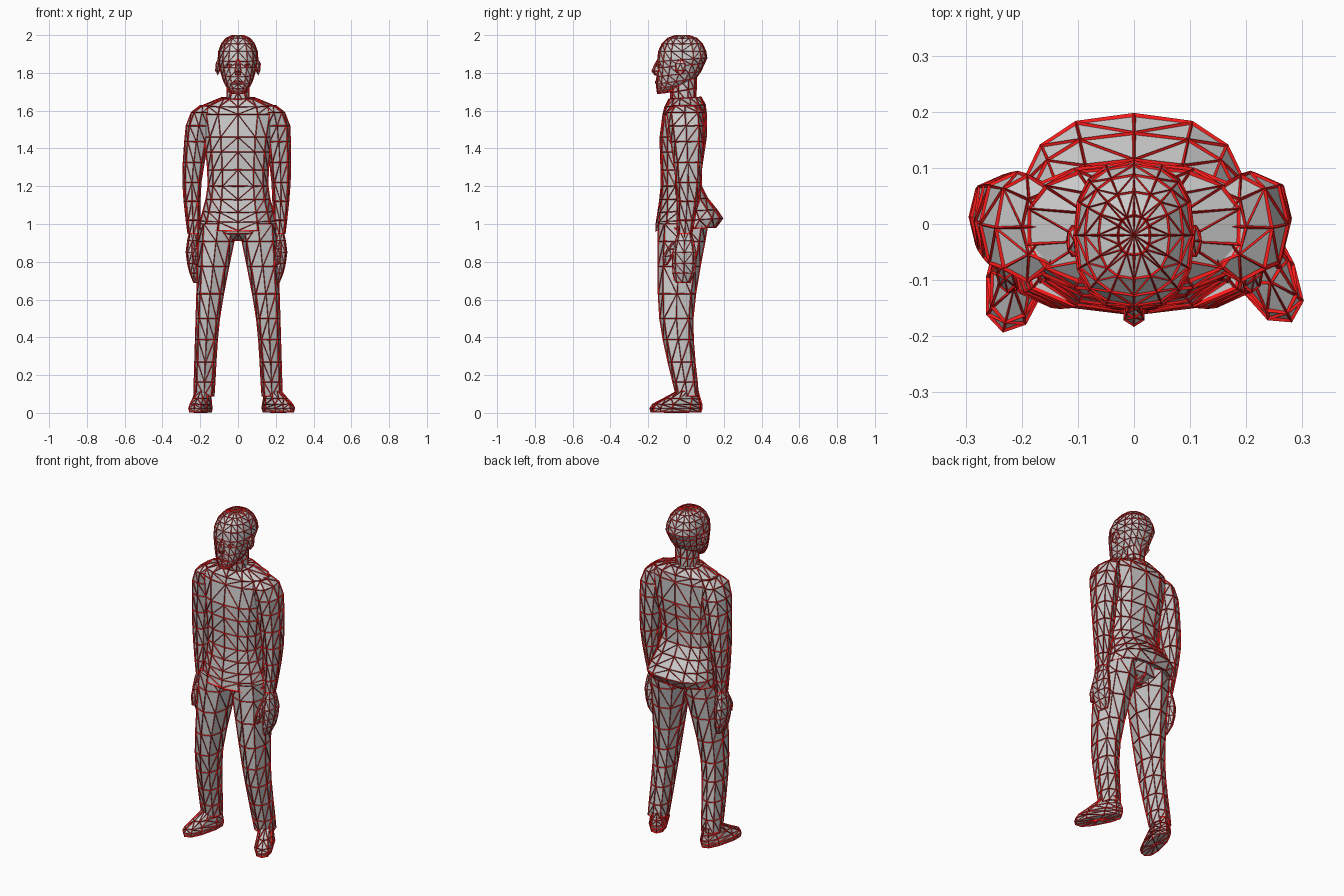
import bpy
import bmesh
import math
from mathutils import Matrix, Vector

cube = bpy.data.objects.get("Cube")
if cube:
    bpy.data.objects.remove(cube)

STRUT = .01
FINE_STRUT = .007


def make_material(name, color):
    material = bpy.data.materials.new(name)
    material.use_nodes = True
    material.diffuse_color = color
    shader = material.node_tree.nodes["Principled BSDF"]
    shader.inputs["Base Color"].default_value = color
    return material


grey = make_material("body_grey", (.8, .8, .8, 1))
red = make_material("edge_red", (.95, .01, .01, 1))


def finish(name, bm, strut):
    """Flat triangles with raised red struts along every edge."""
    bmesh.ops.recalc_face_normals(bm, faces=bm.faces)
    mesh = bpy.data.meshes.new(name)
    bm.to_mesh(mesh)
    bm.free()
    mesh.materials.append(grey)
    mesh.materials.append(red)
    part = bpy.data.objects.new(name, mesh)
    bpy.context.collection.objects.link(part)
    triangles = part.modifiers.new("triangles", 'TRIANGULATE')
    triangles.quad_method = 'SHORTEST_DIAGONAL'
    wire = part.modifiers.new("edge_struts", 'WIREFRAME')
    wire.thickness = strut
    wire.use_replace = False
    wire.use_even_offset = False
    wire.material_offset = 1
    return part


def ring(z, half_width, front, back, x=0, tilt=0):
    """One cross-section; tilt raises its back edge."""
    return Vector((z, half_width, front, back, x, tilt))


def blend(keys, spacing):
    """Extra rings on a smooth curve through the key rings."""
    rings = []
    last = len(keys) - 1
    for i in range(last):
        start, end = keys[i], keys[i + 1]
        # Tangents are limited by the span so short spans do not overshoot
        span = (end - start).length
        before = start - keys[max(i - 1, 0)]
        after = keys[min(i + 2, last)] - end
        leave = (end - start + before * min(1, span / max(before.length, span))) / 2
        arrive = (end - start + after * min(1, span / max(after.length, span))) / 2
        steps = max(1, round(span / spacing))
        for k in range(steps):
            t = k / steps
            ease = t * t * (3 - 2 * t)
            rings.append(start.lerp(end, ease) + leave * t * (1 - t) ** 2
                         - arrive * t * t * (1 - t))
    return rings + [keys[last]]


def squared(value, power=2.5):
    """Rounded-box version of a sine or cosine."""
    return math.copysign(abs(value) ** (2 / power), value)


def loft(name, rings, sides=8, flip=1, strut=STRUT, hollow=0):
    bm = bmesh.new()
    loops = []
    for z, half_width, front, back, x, tilt in rings:
        loop = []
        for i in range(sides):
            angle = math.tau * i / sides
            across = squared(math.sin(angle))
            depth = (1 - squared(math.cos(angle))) / 2
            loop.append(bm.verts.new((flip * (x + half_width * across),
                                      front + (back - front) * depth,
                                      z + tilt * depth)))
        loops.append(loop)
    for low, high in zip(loops, loops[1:]):
        for i in range(sides):
            j = (i + 1) % sides
            bm.faces.new((low[i], low[j], high[j], high[i]))
    # Fan caps, the lower one optionally pushed inwards
    for loop, push in ((loops[0], hollow), (loops[-1], 0)):
        fan = bmesh.ops.poke(bm, faces=[bm.faces.new(loop)])
        fan["verts"][0].co.z += push
    return finish(name, bm, strut)


def blob(name, place, size):
    bm = bmesh.new()
    bmesh.ops.create_icosphere(bm, subdivisions=1, radius=1)
    bm.transform(Matrix.Translation(place) @ Matrix.Diagonal((*size, 1)))
    return finish(name, bm, FINE_STRUT)


# Head: a jaw widening to the brow, closed by a rounded crown
jaw = [ring(1.69, .035, -.15, -.08, tilt=.01),
       ring(1.74, .075, -.155, .05, tilt=.03),
       ring(1.86, .105, -.15, .11, tilt=.02)]
crown = []
for k in range(1, 5):
    angle = k * math.pi / 9
    shrink = math.cos(angle) ** .75
    crown.append(ring(1.87 + .13 * math.sin(angle), .106 * shrink,
                      -.02 - .13 * shrink, -.02 + .13 * shrink))
loft("head", blend(jaw, .045) + crown, sides=16, strut=FINE_STRUT)
loft("nose", blend([ring(1.79, .015, -.165, -.13),
                    ring(1.81, .018, -.18, -.13),
                    ring(1.87, .008, -.15, -.13)], .04),
     sides=6, strut=FINE_STRUT)
loft("neck", blend([ring(1.63, .06, -.08, .05, tilt=.02),
                    ring(1.76, .057, -.08, .055, tilt=.03)], .06), sides=10)
blob("mouth", (0, -.15, 1.75), (.03, .012, .012))

# Jacket with a flared, hollow hem
loft("jacket", blend([ring(.965, .205, -.16, .16, tilt=.02),
                      ring(1.01, .2, -.155, .193, tilt=.02),
                      ring(1.2, .16, -.13, .08),
                      ring(1.46, .18, -.135, .105),
                      ring(1.58, .205, -.12, .105, tilt=.01),
                      ring(1.62, .19, -.11, .1, tilt=.01),
                      ring(1.66, .09, -.09, .08, tilt=.01)], .09),
     sides=14, hollow=.08)

# Trousers seat
loft("trouser_seat", [ring(.915, .04, -.07, .04),
                      ring(.95, .13, -.14, .1),
                      ring(1.03, .18, -.14, .115)], sides=12)

for side, flip, toe_out, arm_out in (("left", 1, 28, -.006),
                                     ("right", -1, 14, .01)):
    # Face features
    blob(side + "_eye", (flip * .04, -.135, 1.84), (.02, .012, .01))
    blob(side + "_ear", (flip * .107, -.03, 1.83), (.012, .03, .04))

    # Trouser leg
    loft(side + "_leg", blend([ring(.09, .052, -.05, .065, x=.18),
                               ring(.5, .06, -.137, .035, x=.16),
                               ring(1, .1, -.145, .115, x=.105)], .12),
         flip=flip)

    # Shoe, modelled at the ankle and turned out
    shoe = loft(side + "_shoe", [ring(0, .045, -.2, .07),
                                 ring(.02, .05, -.205, .075),
                                 ring(.04, .045, -.19, .075),
                                 ring(.07, .04, -.13, .065),
                                 ring(.11, .038, -.055, .055)], sides=10)
    shoe.data.transform(Matrix.Translation((flip * .183, .01, STRUT / 2))
                        @ Matrix.Rotation(math.radians(flip * toe_out), 4, 'Z'))

    # Sleeve, rounded over at the shoulder
    wrist = .224 + arm_out
    loft(side + "_sleeve", blend([ring(.95, .03, -.045, .03, x=wrist),
                                  ring(1.22, .046, -.05, .075, x=wrist + .01),
                                  ring(1.52, .065, -.09, .09, x=.207),
                                  ring(1.59, .055, -.1, .085, x=.19),
                                  ring(1.625, .05, -.07, .06, x=.15)], .1),
         flip=flip)

    # Hand and thumb
    loft(side + "_hand", blend([ring(.69, .012, -.06, .02, x=wrist - .012),
                                ring(.74, .02, -.068, .045, x=wrist),
                                ring(.85, .03, -.07, .052, x=wrist + .01),
                                ring(.96, .022, -.04, .025, x=wrist)], .055),
         flip=flip, strut=FINE_STRUT)
    loft(side + "_thumb", blend([ring(.785, .008, -.12, -.1, x=wrist - .012),
                                 ring(.83, .014, -.12, -.07, x=wrist - .008),
                                 ring(.9, .014, -.075, -.03, x=wrist)], .05),
         sides=6, flip=flip, strut=FINE_STRUT)
